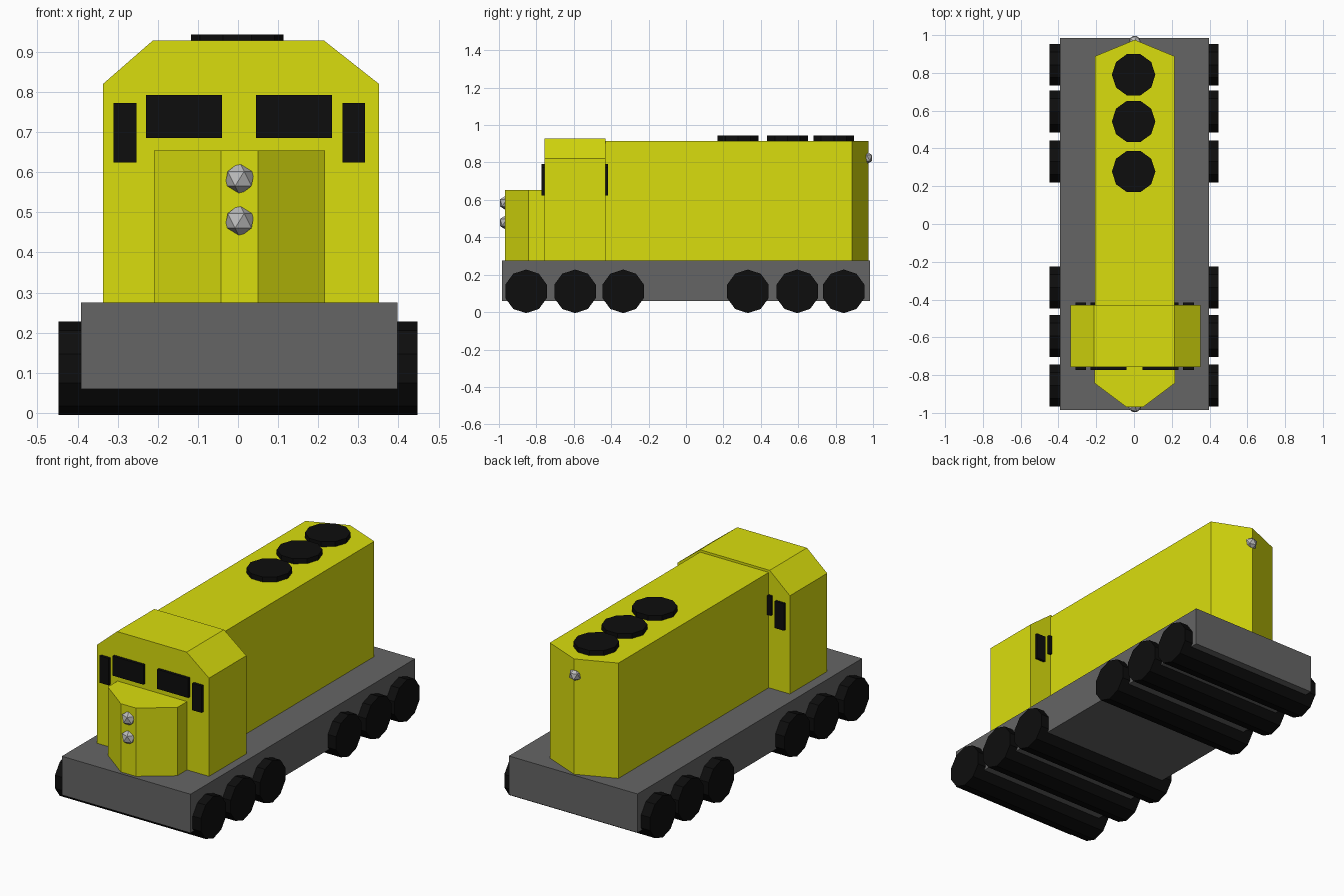
import bpy, bmesh, math
from mathutils import Matrix, Vector

if "Cube" in bpy.data.objects:
    bpy.data.objects.remove(bpy.data.objects["Cube"])


def material(name, r, g, b):
    m = bpy.data.materials.new(name)
    m.diffuse_color = (r, g, b, 1)
    m.use_nodes = True
    m.node_tree.nodes["Principled BSDF"].inputs["Base Color"].default_value = m.diffuse_color
    return m


YELLOW = material("yellow_paint", 0.7, 0.73, 0.004)
BLACK = material("black", 0.004, 0.004, 0.004)
GREY = material("frame_grey", 0.13, 0.13, 0.13)
SILVER = material("lamp_grey", 0.5, 0.5, 0.5)


def finish(bm, name, mat):
    bmesh.ops.recalc_face_normals(bm, faces=bm.faces)
    me = bpy.data.meshes.new(name)
    bm.to_mesh(me)
    bm.free()
    me.materials.append(mat)
    ob = bpy.data.objects.new(name, me)
    bpy.context.collection.objects.link(ob)
    return ob


def prism(name, mat, outline, lo, hi, axis="z"):
    """Extrude a 2D outline: (x, y) along z, or (x, z) along y."""
    bm = bmesh.new()
    to3d = (lambda p: (p[0], p[1], lo)) if axis == "z" else (lambda p: (p[0], lo, p[1]))
    face = bm.faces.new([bm.verts.new(to3d(p)) for p in outline])
    new = bmesh.ops.extrude_face_region(bm, geom=[face])["geom"]
    step = Vector((0, 0, hi - lo) if axis == "z" else (0, hi - lo, 0))
    bmesh.ops.translate(bm, vec=step, verts=[v for v in new if isinstance(v, bmesh.types.BMVert)])
    return finish(bm, name, mat)


def box(name, mat, x0, x1, y0, y1, z0, z1):
    return prism(name, mat, [(x0, y0), (x1, y0), (x1, y1), (x0, y1)], z0, z1)


def cylinder(name, mat, radius, depth, centre, rotation):
    bm = bmesh.new()
    bmesh.ops.create_cone(bm, cap_ends=True, segments=10, radius1=radius, radius2=radius,
                          depth=depth, matrix=Matrix.Translation(centre) @ rotation)
    return finish(bm, name, mat)


def lamp(name, radius, centre):
    bm = bmesh.new()
    bmesh.ops.create_icosphere(bm, subdivisions=1, radius=radius, matrix=Matrix.Translation(centre))
    return finish(bm, name, SILVER)


# Frame
box("frame", GREY, -0.392, 0.398, -0.985, 0.985, 0.06, 0.275)

# Long hood with a pointed rear end
prism("long_hood", YELLOW, [(-0.207, -0.5), (0.215, -0.5), (0.215, 0.888), (0.004, 0.975),
                            (-0.207, 0.888)], 0.27, 0.915)

# Short nose with a narrow flat front
prism("short_nose", YELLOW, [(-0.21, -0.7), (-0.21, -0.842), (-0.042, -0.968), (0.05, -0.968),
                             (0.217, -0.842), (0.217, -0.7)], 0.27, 0.654)

# Cab with sloped roof edges
prism("cab", YELLOW, [(-0.337, 0.27), (0.352, 0.27), (0.352, 0.82), (0.215, 0.928),
                      (-0.213, 0.928), (-0.337, 0.82)], -0.757, -0.43, "y")

# Windows show on both the front and rear of the cab
for i, (x0, x1, z0, z1) in enumerate([(-0.31, -0.253, 0.624, 0.773), (-0.23, -0.04, 0.685, 0.793),
                                      (0.045, 0.235, 0.685, 0.793), (0.26, 0.317, 0.624, 0.773)]):
    box(f"cab_window_{i + 1}", BLACK, x0, x1, -0.773, -0.416, z0, z1)

# Wheel sets, each one full-width roller with flat top and bottom
across = Matrix.Rotation(math.pi / 2, 4, "Y") @ Matrix.Rotation(math.pi / 2, 4, "Z")
for i, y in enumerate((-0.855, -0.593, -0.336, 0.331, 0.595, 0.843)):
    cylinder(f"wheel_set_{i + 1}", BLACK, 0.1165, 0.896, (0, y, 0.111), across)

# Roof fans
for i, y in enumerate((0.278, 0.543, 0.79)):
    cylinder(f"roof_fan_{i + 1}", BLACK, 0.115, 0.05, (-0.002, y, 0.918),
             Matrix.Rotation(math.pi / 2, 4, "Z"))

# Lamps
lamp("front_lamp_upper", 0.041, (0.004, -0.96, 0.584))
lamp("front_lamp_lower", 0.041, (0.004, -0.96, 0.479))
lamp("rear_lamp", 0.035, (0.004, 0.965, 0.824))
